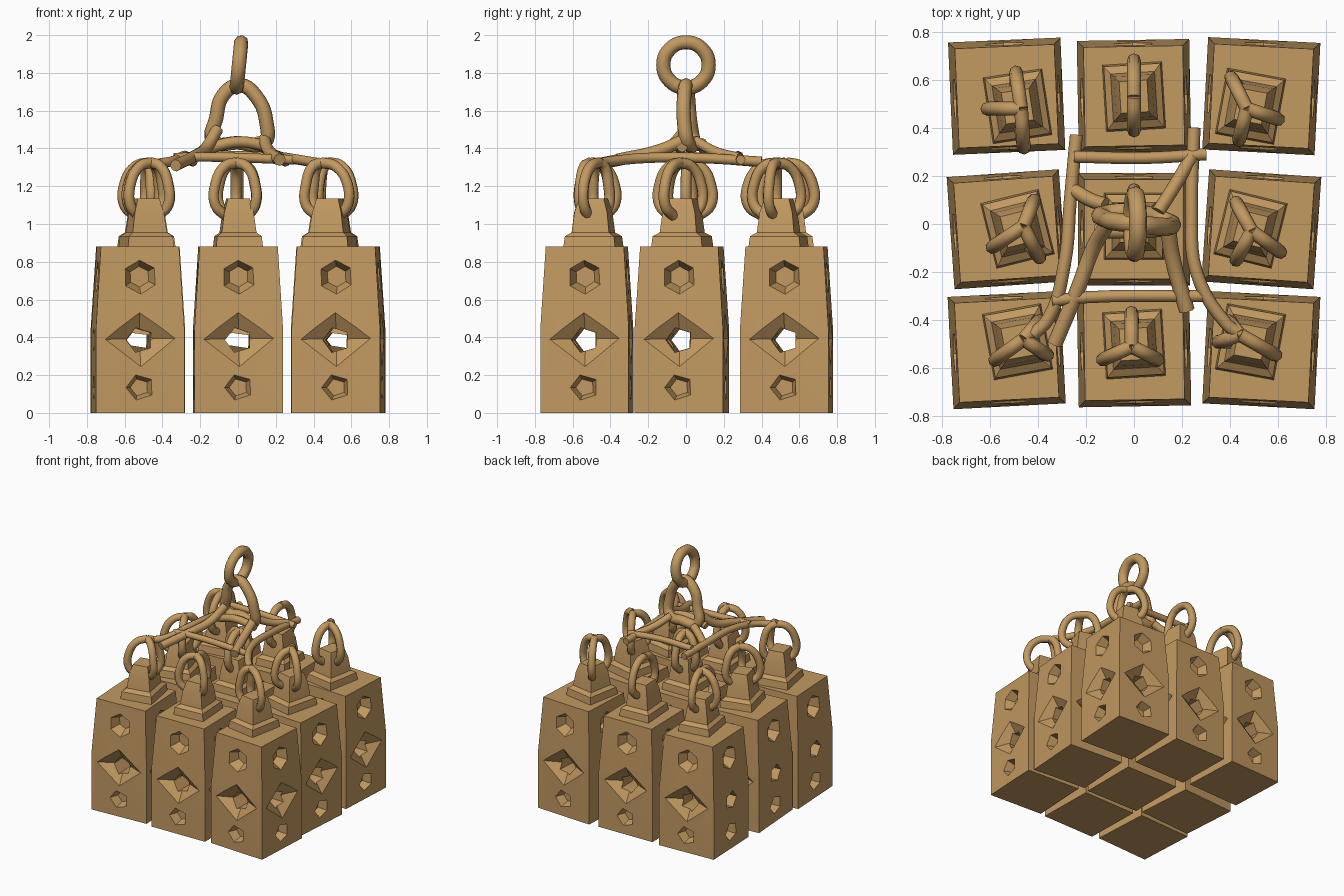
import bpy, bmesh, math
from mathutils import Matrix, Vector

if "Cube" in bpy.data.objects:
    bpy.data.objects.remove(bpy.data.objects["Cube"])

tan = bpy.data.materials.new("tan")
tan.diffuse_color = (0.54, 0.32, 0.12, 1)
tan.use_nodes = True
tan.node_tree.nodes["Principled BSDF"].inputs["Base Color"].default_value = tan.diffuse_color


def add(name, mesh, matrix=None):
    ob = bpy.data.objects.new(name, mesh)
    bpy.context.collection.objects.link(ob)
    if matrix:
        ob.matrix_world = matrix
    return ob


def finish(mesh, angle):
    mesh.materials.clear()
    mesh.materials.append(tan)
    mesh.shade_smooth()
    mesh.set_sharp_from_angle(angle=math.radians(angle))


def loft(name, rings, bevel):
    """Stack of rectangles (half x, half y, z) with softened edges."""
    bm = bmesh.new()
    loops = [[bm.verts.new((sx * hx, sy * hy, z))
              for sx, sy in ((-1, -1), (1, -1), (1, 1), (-1, 1))]
             for hx, hy, z in rings]
    bm.faces.new(loops[0][::-1])
    bm.faces.new(loops[-1])
    for a, b in zip(loops, loops[1:]):
        for i in range(4):
            j = (i + 1) % 4
            bm.faces.new((a[i], a[j], b[j], b[i]))
    sharp = [e for e in bm.edges if e.calc_face_angle(0) > 0.5]
    bmesh.ops.bevel(bm, geom=sharp, offset=bevel, segments=2,
                    profile=0.5, affect='EDGES')
    me = bpy.data.meshes.new(name)
    bm.to_mesh(me)
    bm.free()
    return me


def rod(name, points, r, closed=False):
    """Bent bar along a smooth path."""
    cu = bpy.data.curves.new(name, 'CURVE')
    cu.dimensions = '3D'
    cu.bevel_depth = r
    cu.bevel_resolution = 2
    cu.resolution_u = 5
    cu.use_fill_caps = True
    sp = cu.splines.new('BEZIER')
    sp.bezier_points.add(len(points) - 1)
    for bp, p in zip(sp.bezier_points, points):
        bp.co = p
        bp.handle_left_type = bp.handle_right_type = 'AUTO'
    sp.use_cyclic_u = closed
    tmp = add("tmp", cu)
    bpy.context.view_layer.update()
    me = bpy.data.meshes.new_from_object(
        tmp.evaluated_get(bpy.context.evaluated_depsgraph_get()))
    bpy.data.objects.remove(tmp)
    finish(me, 60)
    return add(name, me)


# block template with dents and holes on all four sides
template = add("block", loft("block", [(.234, .234, 0), (.234, .234, .45),
                                       (.207, .207, .88)], .014))
cutters = []


def cut(seg, r1, r2, depth, matrix):
    bm = bmesh.new()
    bmesh.ops.create_cone(bm, cap_ends=True, segments=seg, radius1=r1,
                          radius2=r2, depth=depth, matrix=matrix)
    me = bpy.data.meshes.new("cutter")
    bm.to_mesh(me)
    bm.free()
    ob = add("cutter", me)
    ob.hide_render = True
    m = template.modifiers.new("cut", 'BOOLEAN')
    m.operation = 'DIFFERENCE'
    m.solver = 'EXACT'
    m.object = ob
    cutters.append(ob)


for k in range(4):
    turn = Matrix.Rotation(k * math.pi / 2, 4, 'Z')

    def place(y, z, spin, tall):
        return (turn @ Matrix.Translation((0, y, z))
                @ Matrix.Rotation(math.pi / 2, 4, 'X')
                @ Matrix.Diagonal((1, tall, 1, 1))
                @ Matrix.Rotation(math.radians(spin), 4, 'Z'))
    cut(6, .055, .125, .14, place(-.217, .721, 2, 1))      # upper pit
    cut(4, .07, .30, .11, place(-.2345, .392, 1, .8))      # middle dent
    cut(5, .05, .10, .13, place(-.2335, .135, 91, .93))    # lower pit
    if k < 2:
        cut(5, .072, .072, .8, place(0, .385, 89, .95))    # through hole

bpy.context.view_layer.update()
block = bpy.data.meshes.new_from_object(
    template.evaluated_get(bpy.context.evaluated_depsgraph_get()))
for ob in cutters + [template]:
    bpy.data.objects.remove(ob)
finish(block, 32)

# neck template: wide foot, tapered stem
neck = loft("neck", [(.125, .14, .87), (.118, .132, .935), (.092, .10, .955),
                     (.078, .088, 1.06), (.058, .066, 1.135)], .012)
finish(neck, 32)

# per block: column, row, turn, hook crown (x, y), hook arm ends
LAYOUT = [
    (-1, 1, 2.5, (-.47, .48), [(-.46, .33), (-.49, .62), (-.60, .48)]),
    (0, 1, 1, (0, .53), [(0, .40), (0, .67)]),
    (1, 1, -3, (.47, .48), [(.41, .60), (.59, .44), (.44, .36)]),
    (-1, 0, 4, (-.46, -.01), [(-.42, .09), (-.58, -.09), (-.40, -.13)]),
    (0, 0, 0, (0, .01), [(-.10, .03), (.09, 0), (0, .13), (.0, -.12)]),
    (1, 0, -4, (.49, -.03), [(.43, .08), (.43, -.14), (.60, -.11)]),
    (-1, -1, 3, (-.46, -.48), [(-.40, -.41), (-.57, -.56), (-.37, -.54)]),
    (0, -1, 1, (-.01, -.51), [(-.01, -.38), (-.12, -.56), (.09, -.56)]),
    (1, -1, -3, (.44, -.46), [(.36, -.49), (.40, -.41), (.58, -.54)]),
]
for cx, cy, deg, crown, arms in LAYOUT:
    pos = Vector((.53 * cx, (-.525, -.022, .532)[cy + 1], 0))
    add("block", block,
        Matrix.Translation(pos) @ Matrix.Rotation(math.radians(deg), 4, 'Z'))
    npos = Vector((.485 * cx, (-.50, -.01, .53)[cy + 1] if cx == 0
                   else (-.49, -.02, .49)[cy + 1], 0))
    add("neck", neck,
        Matrix.Translation(npos) @ Matrix.Rotation(math.radians(deg * 3.5), 4, 'Z'))
    # curved hook arms from crown down into the neck
    c = Vector((*crown, 0))
    for a in arms:
        d = Vector((*a, 0))
        rod("hook", [c + Vector((0, 0, 1.325)),
                     c.lerp(d, .55) + Vector((0, 0, 1.305)),
                     d + Vector((0, 0, 1.21)), d + Vector((0, 0, 1.10)),
                     d.lerp(npos, .5) + Vector((0, 0, 1.04))], .029)

# carrying frame bars
rod("cross_bar", [(-.25, .28, 1.36), (.05, .275, 1.36), (.30, .29, 1.34)], .025)
rod("cross_bar", [(-.34, -.32, 1.35), (-.2, -.305, 1.355), (.30, -.30, 1.34)], .025)
rod("side_bar", [(-.24, .37, 1.33), (-.265, .1, 1.35), (-.29, -.17, 1.36),
                 (-.36, -.40, 1.33), (-.42, -.46, 1.32)], .027)
rod("side_bar", [(.25, .40, 1.33), (.24, .05, 1.35), (.26, -.2, 1.35),
                 (.38, -.41, 1.33), (.44, -.46, 1.32)], .027)
# slanting stays from shackle to frame
rod("stay", [(-.12, .08, 1.43), (-.18, .10, 1.39), (-.25, .14, 1.35)], .03)
rod("stay", [(-.11, 0, 1.50), (-.17, -.10, 1.40), (-.23, -.26, 1.36),
             (-.33, -.50, 1.31)], .032)
rod("stay", [(.14, 0, 1.45), (.16, -.14, 1.39), (.22, -.36, 1.34)], .033)
rod("stay", [(.10, .05, 1.44), (.17, .16, 1.38), (.24, .28, 1.35)], .028)
# shackle and its second loop
rod("shackle", [(.01, 0, 1.735), (-.08, .01, 1.68), (-.115, .02, 1.56),
                (-.13, .04, 1.44), (0, .05, 1.43), (.14, .01, 1.43),
                (.15, -.01, 1.54), (.10, -.01, 1.67)], .038, True)
rod("shackle_bar", [(-.16, -.03, 1.40), (0, -.03, 1.435), (.17, -.02, 1.41)], .03)
# top ring
rod("top_ring", [(.005 + .012 * math.sin(t), .12 * math.cos(t), 1.842 + .12 * math.sin(t))
                 for t in (i * math.pi / 4 for i in range(8))], .038, True)
